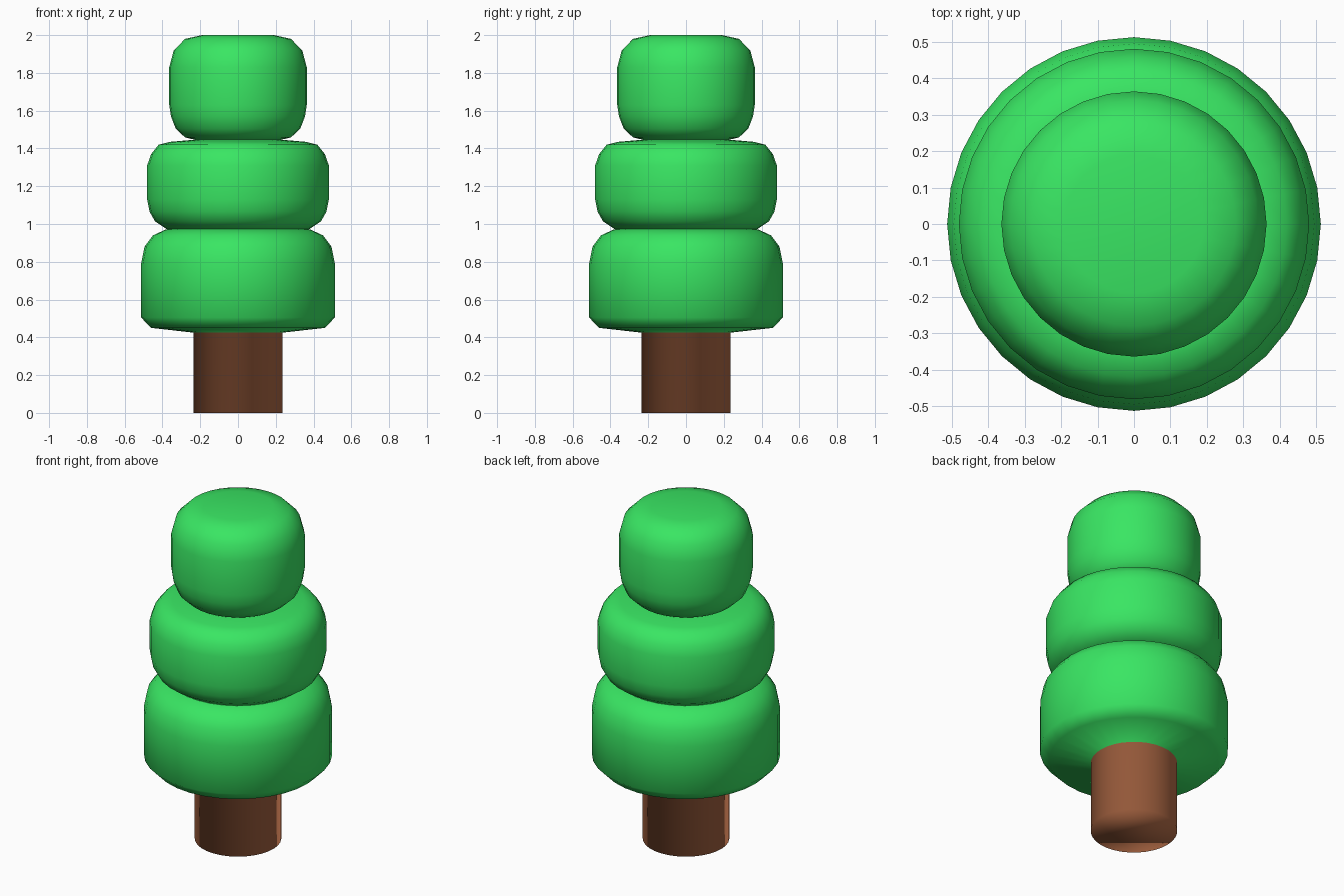
import bpy
import bmesh
import math

cube = bpy.data.objects.get("Cube")
if cube:
    bpy.data.objects.remove(cube, do_unlink=True)

SIDES = 32
TRUNK_TOP = 0.425


def make_material(name, colour):
    mat = bpy.data.materials.new(name)
    mat.use_nodes = True
    mat.diffuse_color = colour
    mat.node_tree.nodes["Principled BSDF"].inputs["Base Color"].default_value = colour
    return mat


leaf_green = make_material("leaf green", (0.041, 0.79, 0.125, 1))
bark_brown = make_material("bark brown", (0.47, 0.155, 0.065, 1))


def lathe(name, profile):
    """Turn a (radius, height) profile, listed bottom to top, into a closed smooth solid."""
    bm = bmesh.new()
    rings = []
    for radius, z in profile:
        ring = []
        for i in range(SIDES):
            angle = math.tau * i / SIDES
            ring.append(bm.verts.new((radius * math.cos(angle), radius * math.sin(angle), z)))
        rings.append(ring)
    for low, high in zip(rings, rings[1:]):
        for i in range(SIDES):
            j = (i + 1) % SIDES
            bm.faces.new((low[i], low[j], high[j], high[i]))
    bm.faces.new(rings[0][::-1])
    bm.faces.new(rings[-1])
    # Bark below the foliage, leaves above
    for face in bm.faces:
        face.smooth = True
        face.material_index = int(face.calc_center_median().z < TRUNK_TOP)
    mesh = bpy.data.meshes.new(name)
    bm.to_mesh(mesh)
    bm.free()
    mesh.materials.append(leaf_green)
    mesh.materials.append(bark_brown)
    bpy.context.collection.objects.link(bpy.data.objects.new(name, mesh))


# Trunk flowing into the underside of the lowest tier
lathe("trunk_and_lower_foliage", [
    (0.236, 0), (0.236, TRUNK_TOP), (0.46, 0.45), (0.513, 0.505), (0.513, 0.79),
    (0.495, 0.88), (0.45, 0.94), (0.38, 0.972), (0.25, 0.98)])

# Rounded upper tiers
lathe("middle_foliage", [
    (0.25, 0.96), (0.38, 0.974), (0.44, 1.015), (0.468, 1.065), (0.481, 1.13),
    (0.481, 1.31), (0.46, 1.37), (0.42, 1.42), (0.36, 1.435), (0.22, 1.447)])

lathe("top_foliage", [
    (0.2, 1.44), (0.28, 1.458), (0.33, 1.505), (0.355, 1.57), (0.364, 1.63),
    (0.364, 1.83), (0.34, 1.92), (0.28, 1.98), (0.19, 2.0)])
